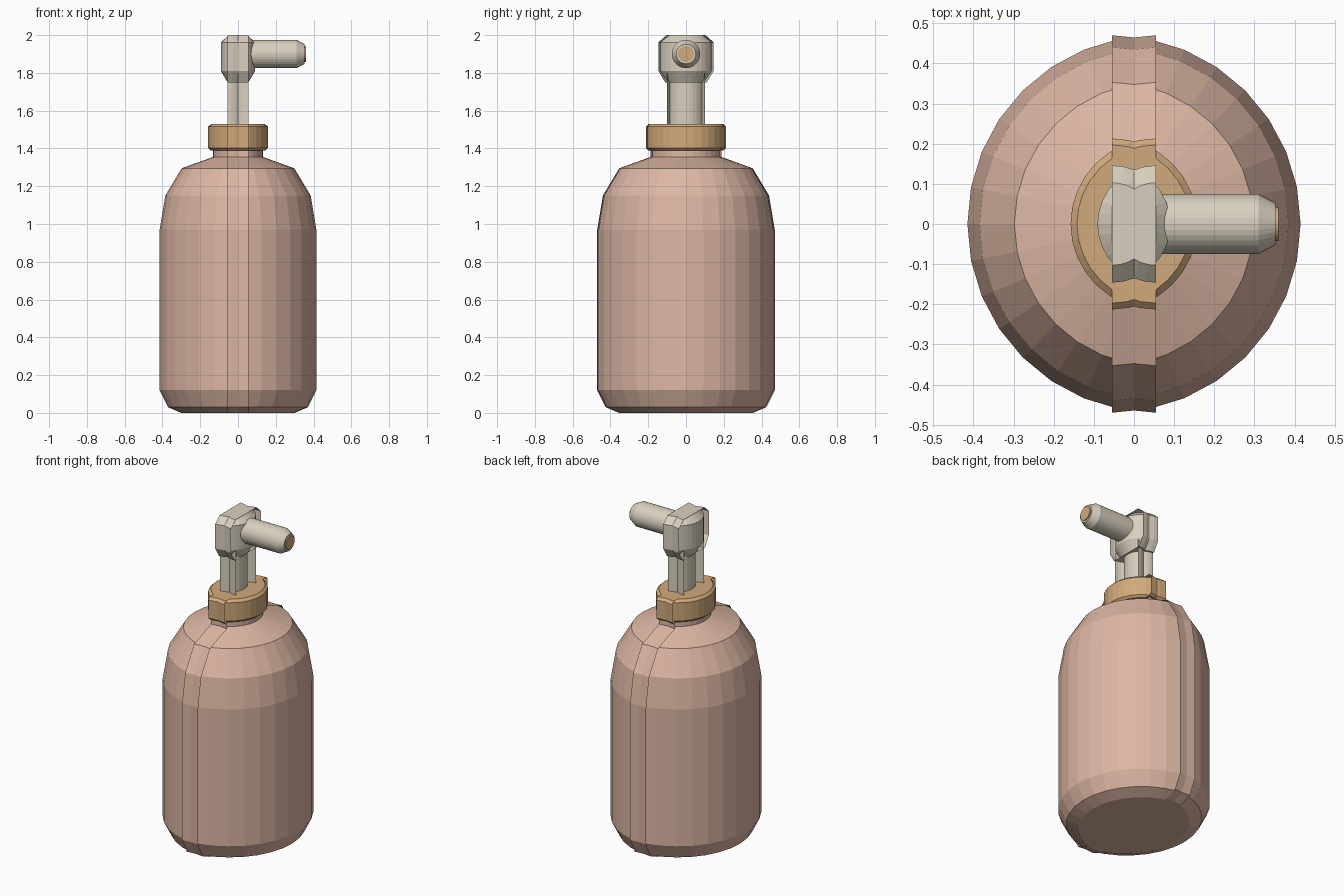
import bpy, bmesh
from math import pi, sin, cos
from mathutils import Matrix

cube = bpy.data.objects.get("Cube")
if cube:
    bpy.data.objects.remove(cube, do_unlink=True)

OFFSET = 0.055      # how far each half shell reaches past the middle
SEGMENTS = 32       # sides of a full turn


def material(name, colour):
    mat = bpy.data.materials.new(name)
    mat.use_nodes = True
    mat.diffuse_color = (*colour, 1)
    mat.node_tree.nodes["Principled BSDF"].inputs["Base Color"].default_value = (*colour, 1)
    return mat


def lathe(name, profile, mat, angle, transform):
    """Turn a (radius, height) profile, listed from bottom to top, around z."""
    steps = round(SEGMENTS * angle / (2 * pi))
    bm = bmesh.new()
    rows = []
    for i in range(steps + 1):
        a = -pi / 2 + angle * i / steps
        rows.append([bm.verts.new((r * cos(a), r * sin(a), z)) for r, z in profile])
    for left, right in zip(rows, rows[1:]):
        for j in range(len(profile) - 1):
            bm.faces.new((left[j], right[j], right[j + 1], left[j + 1]))
    bmesh.ops.remove_doubles(bm, verts=bm.verts, dist=0.0005)
    bm.transform(transform)
    mesh = bpy.data.meshes.new(name)
    bm.to_mesh(mesh)
    bm.free()
    mesh.materials.append(mat)
    obj = bpy.data.objects.new(name, mesh)
    bpy.context.scene.collection.objects.link(obj)
    return obj


def paired_shell(name, profile, mat):
    """Open half turn, mirrored so that the two halves overlap in the middle."""
    obj = lathe(name, profile, mat, pi, Matrix.Translation((-OFFSET, 0, 0)))
    mirror = obj.modifiers.new("Mirror", "MIRROR")
    mirror.use_mirror_merge = False


def sideways(name, profile, mat):
    """Full turn laid along +x at the height of the nozzle."""
    lay = Matrix.Translation((0, 0, 1.9)) @ Matrix.Rotation(pi / 2, 4, "Y")
    lathe(name, profile, mat, 2 * pi, lay)


clay = material("clay pink", (0.72, 0.47, 0.37))
tan = material("golden tan", (0.64, 0.40, 0.20))
cream = material("warm cream", (0.69, 0.63, 0.52))

# Bottle with rounded base, shoulder and neck
paired_shell("bottle_body", [(0, 0), (0.355, 0), (0.425, 0.03), (0.47, 0.12),
                             (0.47, 0.97), (0.44, 1.15), (0.353, 1.295),
                             (0.187, 1.355), (0.187, 1.40)], clay)

# Collar
paired_shell("collar", [(0.1, 1.39), (0.2, 1.39), (0.213, 1.402), (0.213, 1.515),
                        (0.197, 1.53), (0, 1.53)], tan)

# Pump stem and head
paired_shell("pump_stem", [(0.1, 1.5), (0.1, 1.8)], cream)
paired_shell("pump_head", [(0, 1.75), (0.11, 1.75), (0.146, 1.81), (0.146, 1.962),
                           (0.103, 2.0), (0, 2.0)], cream)

# Nozzle and its tip
sideways("nozzle", [(0, 0.03), (0.075, 0.03), (0.075, 0.31), (0.052, 0.353),
                    (0, 0.353)], cream)
sideways("nozzle_tip", [(0.042, 0.345), (0.042, 0.36), (0, 0.36)], tan)
